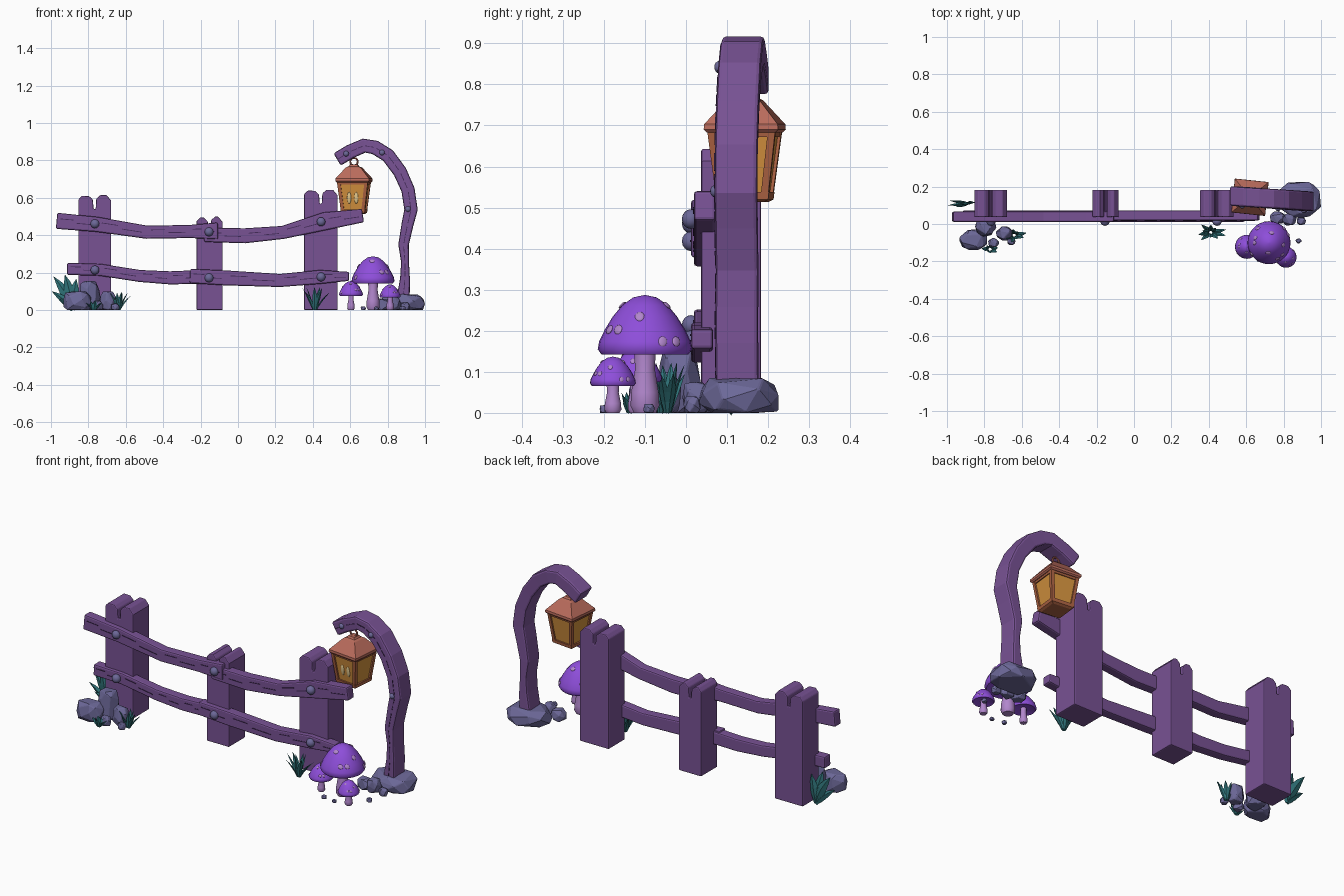
import bpy, bmesh, math, random
from mathutils import Vector, Matrix

if "Cube" in bpy.data.objects:
    bpy.data.objects.remove(bpy.data.objects["Cube"])
random.seed(4)

def mat(name, r, g, b):
    m = bpy.data.materials.new(name)
    lin = [((c / 255 + .055) / 1.055) ** 2.4 for c in (r, g, b)]
    m.diffuse_color = (*lin, 1)
    m.use_nodes = True
    m.node_tree.nodes["Principled BSDF"].inputs["Base Color"].default_value = m.diffuse_color
    return m

WOOD = mat("purple wood", 120, 82, 148)
GRAIN = mat("dark wood grain", 66, 42, 88)
ROCK = mat("blue grey stone", 108, 104, 152)
CAP = mat("violet cap", 142, 78, 218)
STEM = mat("pale lilac", 178, 135, 205)
LEAF = mat("teal leaf", 48, 116, 122)
ROOF = mat("copper roof", 186, 108, 92)
FRAME = mat("copper frame", 172, 98, 66)
GLASS = mat("amber glass", 212, 146, 62)
FLAME = mat("pale flame", 240, 212, 150)

def finish(name, bm, m, bevel=0, smooth=False):
    bmesh.ops.recalc_face_normals(bm, faces=bm.faces)
    me = bpy.data.meshes.new(name)
    for f in bm.faces:
        f.smooth = smooth
    bm.to_mesh(me)
    bm.free()
    me.materials.append(m)
    if smooth:
        me.set_sharp_from_angle(angle=math.radians(50))
    ob = bpy.data.objects.new(name, me)
    bpy.context.collection.objects.link(ob)
    if bevel:
        b = ob.modifiers.new("bevel", 'BEVEL')
        b.width, b.segments, b.angle_limit = bevel, 2, math.radians(40)
    return ob

def skin(bm, rings):
    """Join equal-sized point rings into a closed tube."""
    vs = [[bm.verts.new(p) for p in r] for r in rings]
    n = len(vs[0])
    for a, b in zip(vs, vs[1:]):
        for i in range(n):
            bm.faces.new((a[i], a[(i + 1) % n], b[(i + 1) % n], b[i]))
    bm.faces.new(vs[0])
    bm.faces.new(vs[-1])

def loft(name, rings, m, bevel=0, smooth=False):
    bm = bmesh.new()
    skin(bm, rings)
    return finish(name, bm, m, bevel, smooth)

def square(h, z, x=0, y=0):
    return [(x - h, y - h, z), (x + h, y - h, z), (x + h, y + h, z), (x - h, y + h, z)]

def lathe(name, prof, at, m, n=28):
    rings = [[(at[0] + r * math.cos(2 * math.pi * i / n), at[1] + r * math.sin(2 * math.pi * i / n),
               at[2] + z) for i in range(n)] for r, z in prof]
    return loft(name, rings, m, smooth=True)

def beam(name, pts, ymid, hy, m, bevel=0):
    """Bent plank in the xz plane; pts = (x, z, half width), ymid(x) = centre depth."""
    rings = []
    for i, (x, z, h) in enumerate(pts):
        p, q = pts[max(i - 1, 0)], pts[min(i + 1, len(pts) - 1)]
        d = Vector((q[0] - p[0], q[1] - p[1])).normalized()
        y = ymid(x)
        rings.append([(x - s * d.y * h, y + t * hy, z + s * d.x * h)
                      for s, t in ((-1, -1), (1, -1), (1, 1), (-1, 1))])
    return loft(name, rings, m, bevel)

def grain(name, pts, yfront):
    for i, (a, b) in enumerate(zip(pts, pts[1:])):
        for t0, t1, off in ((.1, .42, .012), (.5, .9, -.004)):
            dash = [(a[0] + (b[0] - a[0]) * t, a[1] + (b[1] - a[1]) * t + off * (abs(b[0] - a[0]) > .1), .002)
                    for t in (t0, t1)]
            beam(f"{name}_{i}", dash, yfront, .002, GRAIN)

def ball(name, at, scale, m, normal=(0, 0, 1)):
    bm = bmesh.new()
    rot = Vector((0, 0, 1)).rotation_difference(Vector(normal)).to_matrix().to_4x4()
    bmesh.ops.create_uvsphere(bm, u_segments=14, v_segments=8, radius=1,
                              matrix=Matrix.Translation(at) @ rot @ Matrix.Diagonal((*scale, 1)))
    return finish(name, bm, m, smooth=True)

# Split-top posts
for name, x, w, h in (("left_post", -.766, .088, .615), ("middle_post", -.152, .07, .5), ("right_post", .443, .09, .643)):
    prof = [(-w, 0), (w, 0), (w, h - .03), (w - .025, h), (.03, h), (.008, h - .02), (.005, h - .075),
            (-.006, h - .075), (-.01, h - .025), (-.03, h - .006), (-w + .02, h - .004), (-w, h - .025)]
    loft(name, [[(x + px, y, z) for px, z in prof] for y in (.037, .183)], WOOD, .01)

# Bent rails
rails = {
    "upper_left_rail": [(-.97, .477, .043), (-.755, .458, .04), (-.487, .416, .035), (-.257, .42, .035), (-.107, .423, .045)],
    "upper_right_rail": [(-.18, .402, .038), (.037, .397, .04), (.24, .415, .035), (.465, .475, .048), (.668, .505, .036)],
    "lower_left_rail": [(-.914, .22, .032), (-.738, .215, .032), (-.524, .182, .032), (-.364, .172, .035), (-.2, .177, .037)],
    "lower_right_rail": [(-.257, .182, .038), (-.07, .172, .04), (.225, .158, .035), (.44, .177, .037), (.594, .18, .024)]}
for name, pts in rails.items():
    y = .039 if name in ("upper_left_rail", "lower_right_rail") else .046
    beam(name, pts, lambda x: y, .027, WOOD, .008)
    grain(name + "_grain", pts, lambda x: y - .027)

# Bolts
for x, z in ((-.765, .461), (-.155, .418), (.444, .472), (-.765, .214), (-.155, .172), (.444, .177)):
    ball("rail_bolt", (x, .012, z), (.024, .022, .024), ROCK)

# Crooked lamp post
lamp = [(.882, .05, .036), (.893, .172, .026), (.893, .257, .021), (.885, .348, .028), (.906, .456, .032),
        (.925, .536, .036), (.909, .643, .036), (.866, .74, .037), (.802, .826, .038), (.733, .869, .038),
        (.674, .879, .038), (.6, .847, .038), (.53, .805, .038)]
lamp_y = lambda x: .122 + (.92 - x) * .072
beam("lamp_post", lamp, lamp_y, .052, WOOD, .01)
grain("lamp_post_grain", lamp, lambda x: lamp_y(x) - .052)
for x, z in ((.578, .836), (.77, .842), (.909, .54)):
    ball("lamp_bolt", (x, lamp_y(x) - .052, z), (.015, .012, .015), ROCK)

# Lantern, built around its own axis then turned
parts = [
    loft("lantern_glass", [square(.056, .53), square(.076, .69)], GLASS),
    loft("lantern_base", [square(.052, .513), square(.064, .52), square(.066, .538)], FRAME),
    loft("lantern_rim", [square(.079, .672), square(.081, .69)], FRAME),
    loft("lantern_roof", [square(.084, .683), square(.091, .69), square(.09, .703), square(.04, .762),
                          square(.026, .768), square(.02, .778)], ROOF)]
for sx in (-1, 1):
    for sy in (-1, 1):
        parts.append(loft("lantern_corner_bar", [square(.009, .53, sx * .055, sy * .055),
                                                 square(.009, .685, sx * .074, sy * .074)], FRAME))
    parts.append(ball("lantern_flame", (sx * .019, -.0645, .6), (.011, .005, .031), FLAME, (0, -.12, 1)))
for ob in parts:
    ob.location = (.62, .143, 0)
    ob.rotation_euler.z = math.radians(-6)
bpy.ops.mesh.primitive_torus_add(location=(.62, .143, .793), rotation=(math.pi / 2, 0, 0), major_radius=.02,
                                 minor_radius=.005, major_segments=18, minor_segments=8)
bpy.context.object.name = "lantern_ring"
bpy.context.object.data.materials.append(ROOF)

# Mushrooms
PROF = [(.02, .12), (.6, .08), (.92, 0), (1, .09), (.97, .22), (.85, .42), (.68, .64), (.48, .83), (.25, .96), (.01, 1)]
for name, x, y, R, z0, z1, s in (("large_mushroom", .722, -.1, .115, .142, .287, .034),
                                 ("left_mushroom", .604, -.122, .064, .075, .155, .019),
                                 ("right_mushroom", .813, -.178, .056, .066, .137, .02)):
    H = z1 - z0
    lathe(name + "_cap", [(r * R, z * H) for r, z in PROF], (x, y, z0), CAP)
    lathe(name + "_stem", [(s * .8, 0), (s * 1.05, z0 * .12), (s, z0 * .35), (s * .72, z0 * .75), (s * .8, z0 + H * .15)],
          (x, y, 0), STEM, 18)
    for k in range(11):
        i = (4, 6, 5, 7)[k % 4]
        a = k * 2.4 + .4
        r, z = PROF[i]
        dr, dz = PROF[i + 1][0] - PROF[i - 1][0], PROF[i + 1][1] - PROF[i - 1][1]
        n = Vector((math.cos(a) * dz * H, math.sin(a) * dz * H, -dr * R))
        ball(name + "_spot", (x + r * R * math.cos(a), y + r * R * math.sin(a), z0 + z * H),
             (R * .12, R * .1, R * .035), STEM, n)

# Faceted rocks: hull of random points fitted to a box
def rock(name, xr, yr, zr, n=26):
    pts = []
    for i in range(n):
        zz = 1 - 2 * (i + .5) / n
        a, rr = i * 2.39996 + random.uniform(-.25, .25), (1 - zz * zz) ** .3
        pts.append(Vector((rr * math.cos(a), rr * math.sin(a), max(-.55, min(.75, zz)))))
    lo = [min(p[k] for p in pts) for k in range(3)]
    hi = [max(p[k] for p in pts) for k in range(3)]
    bm = bmesh.new()
    for p in pts:
        bm.verts.new([e[0] + (p[k] - lo[k]) / (hi[k] - lo[k]) * (e[1] - e[0]) for k, e in enumerate((xr, yr, zr))])
    res = bmesh.ops.convex_hull(bm, input=bm.verts)
    bmesh.ops.delete(bm, geom=[v for v in bm.verts if not v.link_faces], context='VERTS')
    bmesh.ops.dissolve_limit(bm, angle_limit=math.radians(12), verts=bm.verts, edges=bm.edges)
    finish(name, bm, ROCK, min(.006, (zr[1] - zr[0]) * .06))

rock("lamp_base_rock", (.76, 1), (.03, .225), (0, .085))
rock("tall_rock", (-.85, -.735), (-.07, .035), (0, .155))
rock("wide_rock", (-.935, -.785), (-.14, -.03), (0, .1))
for x, y, r, h in ((-.695, -.05, .045, .1), (-.655, -.095, .022, .035), (-.75, -.1, .03, .05), (.765, .035, .04, .06),
                   (.83, .025, .04, .075), (.895, .015, .025, .04), (.67, -.19, .014, .02), (.74, -.2, .012, .018),
                   (.88, -.09, .016, .022)):
    rock("small_rock", (x - r, x + r), (y - r * .85, y + r * .85), (0, h), 18)

# Leaves: diamond-section blades that bow outward
def blade(bm, base, tip, side, w, th):
    base, tip, side = Vector(base), Vector(tip), Vector(side).normalized()
    nrm = (tip - base).cross(side).normalized()
    out = Vector((tip.x - base.x, tip.y - base.y, 0))
    rings = []
    for t, k in ((0, .45), (.3, .9), (.55, 1), (.8, .6), (1, .04)):
        c = base.lerp(tip, t) - out * (.5 * t * (1 - t))
        rings.append([c - side * w * k, c - nrm * th * k, c + side * w * k, c + nrm * th * k])
    skin(bm, rings)

bm = bmesh.new()
for tx, ty, tz, w in ((-.995, .1, .1, .02), (-.985, .125, .178, .026), (-.925, .105, .187, .028),
                      (-.865, .12, .165, .026), (-.955, .09, .06, .016)):
    d = Vector((tx + .885, 0, tz))
    blade(bm, (-.885, .11, 0), (tx, ty, tz), (d.z, 0, -d.x), w, .009)
finish("broad_leaf_plant", bm, LEAF)

for name, x, y, r, h, n in (("left_grass", -.64, -.06, .068, .115, 9), ("front_grass", -.77, -.135, .045, .06, 7),
                            ("right_grass", .41, -.045, .085, .145, 10)):
    bm = bmesh.new()
    for i in range(n):
        a = 2 * math.pi * i / n + .3
        k = (1, .55, .8)[i % 3]
        c, s = math.cos(a), math.sin(a)
        blade(bm, (x + c * .01, y + s * .008, 0), (x + c * r * k, y + s * r * k * .6, h * (1.4 - .75 * k) * (.85 if k < .6 else 1)),
              (-s, c, 0), .009 + r * .04, .004)
    finish(name, bm, LEAF)
